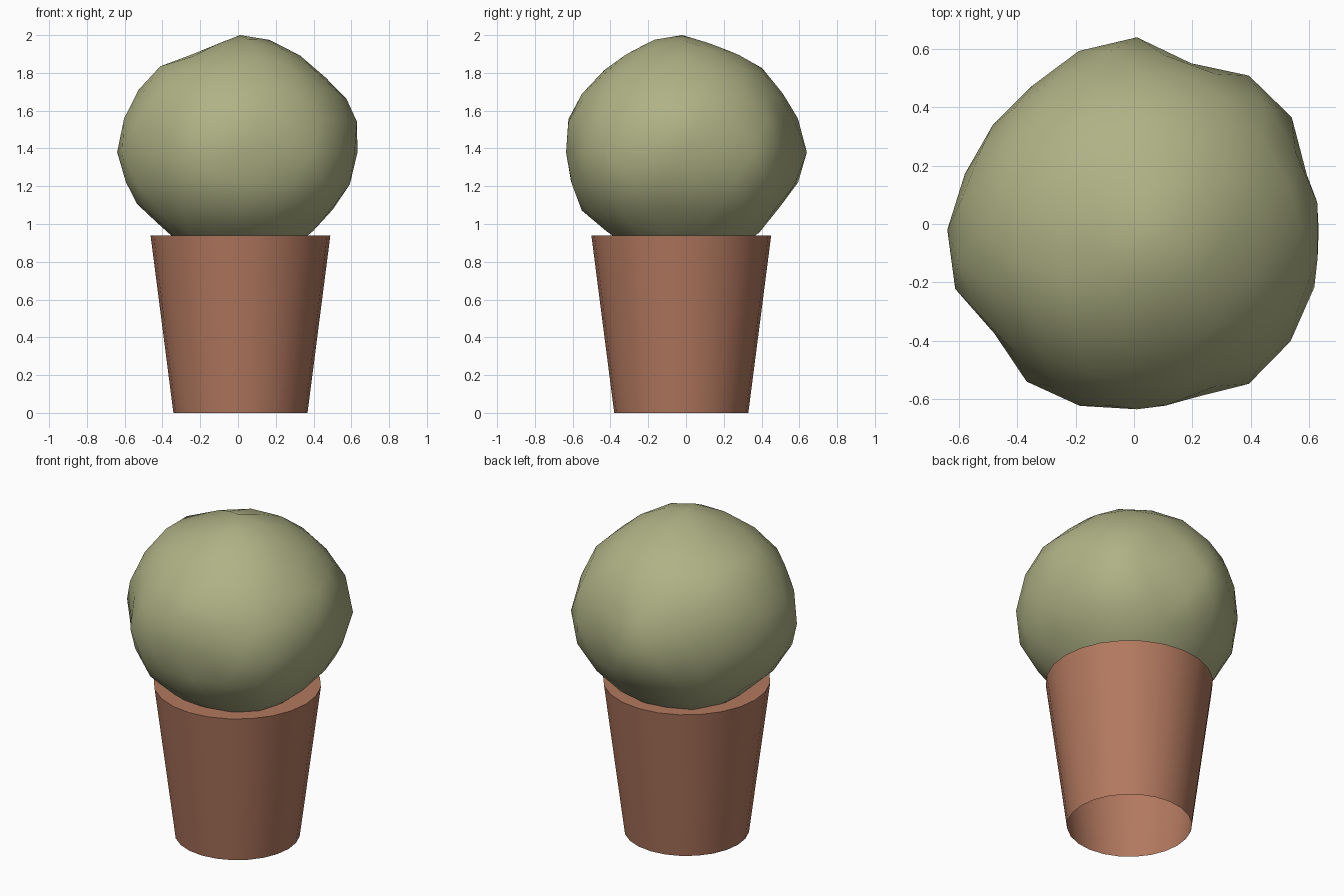
import bpy, bmesh
from math import radians, sin, cos, pi
from mathutils import Vector

if "Cube" in bpy.data.objects:
    bpy.data.objects.remove(bpy.data.objects["Cube"])

CX, CY = 0.013, -0.025


def finish(bm, name, color):
    me = bpy.data.meshes.new(name)
    bm.to_mesh(me)
    bm.free()
    ob = bpy.data.objects.new(name, me)
    bpy.context.collection.objects.link(ob)
    mat = bpy.data.materials.new(name + "_colour")
    mat.diffuse_color = (*color, 1)
    mat.use_nodes = True
    mat.node_tree.nodes["Principled BSDF"].inputs["Base Color"].default_value = mat.diffuse_color
    me.materials.append(mat)
    return ob


# pot: tapered tube, open below, closed by a flat cap at the rim
bm = bmesh.new()
N = 24
ring = lambda r, z: [bm.verts.new((CX + r * cos(2 * pi * i / N), CY + r * sin(2 * pi * i / N), z))
                     for i in range(N)]
low, high = ring(0.355, 0), ring(0.476, 0.94)
for i in range(N):
    j = (i + 1) % N
    bm.faces.new((low[i], low[j], high[j], high[i])).smooth = True
bm.faces.new(high)
for e in bm.edges:
    e.smooth = not (e.verts[0] in high and e.verts[1] in high)
finish(bm, "pot", (0.45, 0.19, 0.115))

# foliage: icosphere pushed in and out by bumps (azimuth, elevation, radius)
BUMPS = [
    (0, 16, .65), (0, 31, .63), (0, 45, .60), (0, -13, .614), (0, -40, .575),
    (180, 2, .65), (195, 0, .655), (180, 45, .63), (180, 70, .575), (180, -27, .61), (180, -42, .575),
    (0, 90, .62), (0, -90, .58), (90, 45, .615), (90, 72, .595), (90, 0, .66), (90, -40, .59),
    (270, 16, .635), (270, 43, .60), (270, 0, .615), (270, -27, .615), (270, -49, .58),
    (44, 0, .658), (74, 0, .60), (135, 0, .61), (164, 0, .62), (225, 0, .60),
    (238, 0, .647), (287, 0, .607), (316, 0, .658), (333, 0, .64), (16, -2, .612),
]
ctrl = [(Vector((cos(radians(e)) * cos(radians(a)), cos(radians(e)) * sin(radians(a)),
                 sin(radians(e)))), r) for a, e, r in BUMPS]

bm = bmesh.new()
bmesh.ops.create_icosphere(bm, subdivisions=3, radius=1)
for v in bm.verts:
    d = v.co.normalized()
    w = [1 / ((d - c).length_squared + 0.004) ** 2 for c, _ in ctrl]
    r = sum(k * q[1] for k, q in zip(w, ctrl)) / sum(w)
    v.co = d * r + Vector((CX - 0.003, CY + 0.005, 1.38))
for f in bm.faces:
    f.smooth = True
finish(bm, "foliage", (0.43, 0.445, 0.235))
